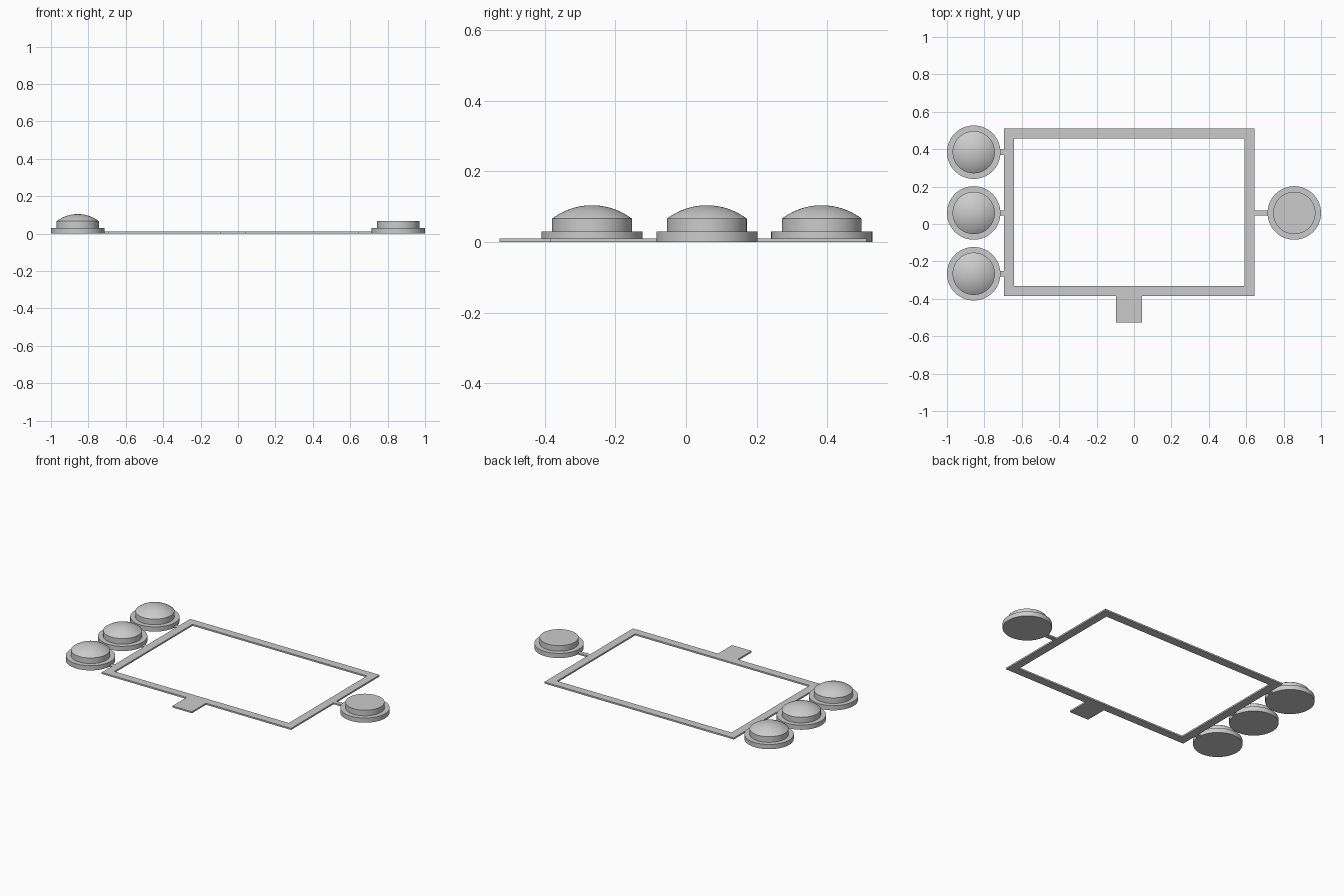
import bpy
import bmesh
import math

cube = bpy.data.objects.get("Cube")
if cube:
    bpy.data.objects.remove(cube, do_unlink=True)

grey = bpy.data.materials.new("plain grey")
grey.use_nodes = True
grey.diffuse_color = (0.6, 0.6, 0.6, 1)
grey.node_tree.nodes["Principled BSDF"].inputs["Base Color"].default_value = grey.diffuse_color

SHEET = 0.01        # thickness of the flat parts
BASE_R, BASE_H = 0.143, 0.03
CAP_R, CAP_H = 0.113, 0.066
DOME_H = 0.038
ROW_X, MID_Y, STEP = 0.857, 0.059, 0.325


def finish(name, bm):
    bmesh.ops.recalc_face_normals(bm, faces=bm.faces)
    mesh = bpy.data.meshes.new(name)
    bm.to_mesh(mesh)
    bm.free()
    mesh.materials.append(grey)
    obj = bpy.data.objects.new(name, mesh)
    bpy.context.collection.objects.link(obj)
    return obj


def plate(name, x0, x1, y0, y1):
    bm = bmesh.new()
    bmesh.ops.create_cube(bm, size=1)
    for v in bm.verts:
        v.co = (x1 if v.co.x > 0 else x0,
                y1 if v.co.y > 0 else y0,
                SHEET if v.co.z > 0 else 0)
    return finish(name, bm)


def border(name, x0, x1, y0, y1, wx, wy):
    # Rectangular ring, extruded to sheet thickness
    bm = bmesh.new()
    outer = [(x0, y0), (x1, y0), (x1, y1), (x0, y1)]
    inner = [(x0 + wx, y0 + wy), (x1 - wx, y0 + wy),
             (x1 - wx, y1 - wy), (x0 + wx, y1 - wy)]
    o = [bm.verts.new((x, y, 0)) for x, y in outer]
    i = [bm.verts.new((x, y, 0)) for x, y in inner]
    for k in range(4):
        n = (k + 1) % 4
        bm.faces.new((o[k], o[n], i[n], i[k]))
    ext = bmesh.ops.extrude_face_region(bm, geom=bm.faces[:])
    for v in ext["geom"]:
        if isinstance(v, bmesh.types.BMVert):
            v.co.z = SHEET
    return finish(name, bm)


def button(name, x, y, domed):
    # Stepped disc turned around a vertical axis
    profile = [(BASE_R, 0), (BASE_R, BASE_H), (CAP_R, BASE_H), (CAP_R, CAP_H)]
    if domed:
        radius = (CAP_R ** 2 + DOME_H ** 2) / (2 * DOME_H)
        rim = math.asin(CAP_R / radius)
        for k in range(9, 0, -1):
            a = rim * k / 10
            z = CAP_H + DOME_H - radius * (1 - math.cos(a))
            profile.append((radius * math.sin(a), z))
    bm = bmesh.new()
    sides = 64
    rings = [[bm.verts.new((x + r * math.cos(math.tau * s / sides),
                            y + r * math.sin(math.tau * s / sides), z))
              for s in range(sides)] for r, z in profile]
    for low, high in zip(rings, rings[1:]):
        for s in range(sides):
            n = (s + 1) % sides
            bm.faces.new((low[s], low[n], high[n], high[s]))
    bm.faces.new(rings[0][::-1])
    if domed:
        tip = bm.verts.new((x, y, CAP_H + DOME_H))
        for s in range(sides):
            bm.faces.new((rings[-1][s], rings[-1][(s + 1) % sides], tip))
    else:
        bm.faces.new(rings[-1])
    obj = finish(name, bm)
    bpy.ops.object.select_all(action="DESELECT")
    obj.select_set(True)
    bpy.context.view_layer.objects.active = obj
    bpy.ops.object.shade_smooth_by_angle(angle=math.radians(30))


# Thin rectangular frame and its front tab
border("frame", -0.695, 0.645, -0.385, 0.51, 0.053, 0.053)
plate("front_tab", -0.095, 0.043, -0.527, -0.385)

# Row of domed buttons on the right, each with a short link
for label, k in (("front", -1), ("middle", 0), ("back", 1)):
    y = MID_Y + k * STEP
    button(label + "_domed_button", -ROW_X, y, True)
    plate(label + "_link", -ROW_X + 0.13, -0.695, y - 0.014, y + 0.014)

# Flat button on the left with a longer link
button("flat_button", ROW_X, MID_Y, False)
plate("flat_button_link", 0.645, ROW_X - 0.13, MID_Y - 0.014, MID_Y + 0.014)
